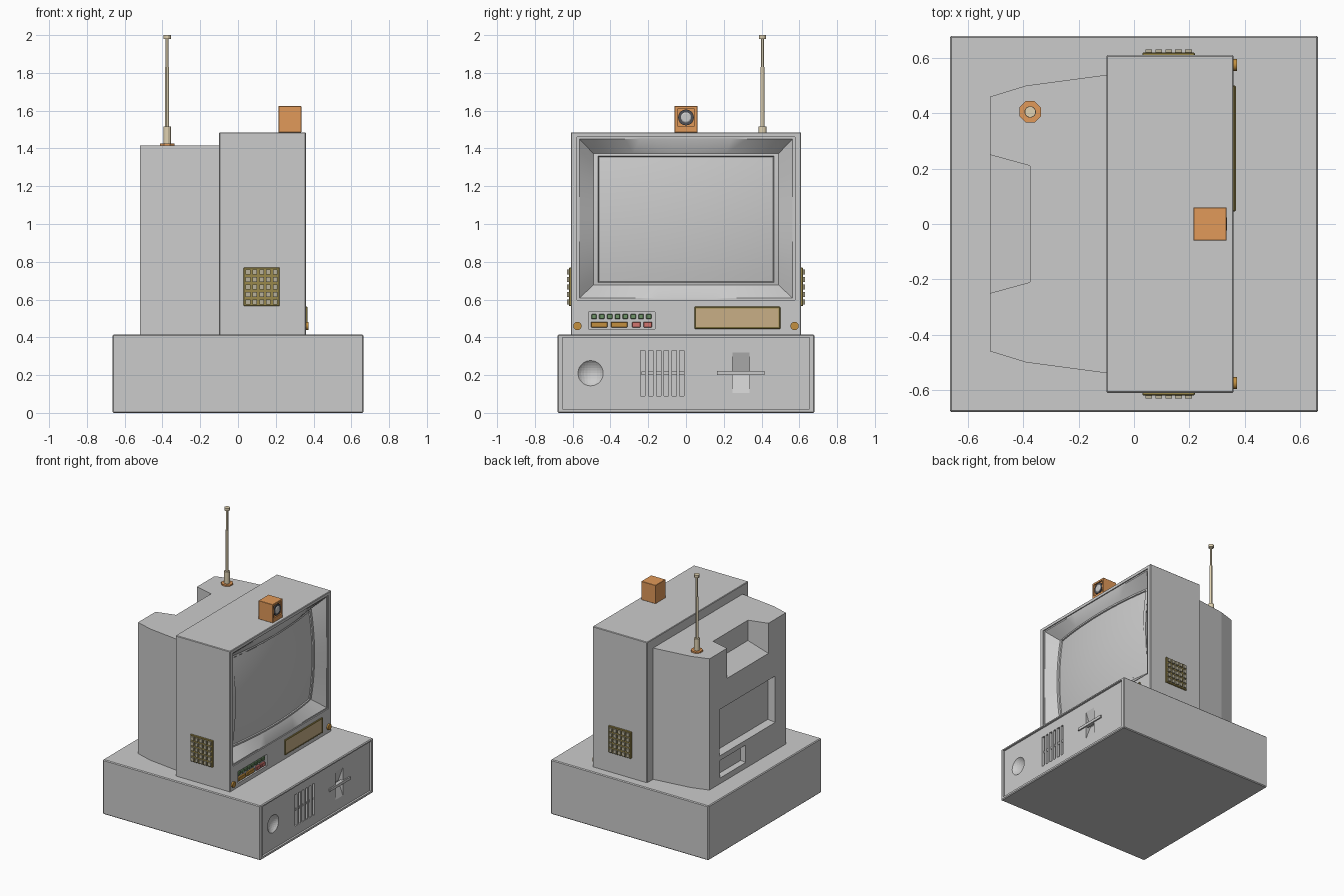
import bpy, bmesh, math
from mathutils import Matrix, Vector
from itertools import product

if "Cube" in bpy.data.objects:
    bpy.data.objects.remove(bpy.data.objects["Cube"])


def mat(name, rgb):
    m = bpy.data.materials.new(name)
    m.diffuse_color = (*rgb, 1)
    m.use_nodes = True
    m.node_tree.nodes["Principled BSDF"].inputs["Base Color"].default_value = m.diffuse_color
    return m


ORANGE = mat("orange", (0.75, 0.32, 0.10))
CREAM = mat("cream", (0.75, 0.65, 0.45))
OLIVE = mat("olive", (0.32, 0.25, 0.07))
KHAKI = mat("khaki", (0.48, 0.44, 0.32))
TAN = mat("tan", (0.58, 0.43, 0.24))
AMBER = mat("amber", (0.55, 0.28, 0.05))
GREEN = mat("green", (0.16, 0.30, 0.14))
RED = mat("red", (0.65, 0.18, 0.16))
DARK = mat("dark", (0.08, 0.08, 0.09))


def finish(name, bm, m=None):
    me = bpy.data.meshes.new(name)
    bm.to_mesh(me)
    bm.free()
    ob = bpy.data.objects.new(name, me)
    bpy.context.collection.objects.link(ob)
    if m:
        me.materials.append(m)
    return ob


def hull(name, pts, m=None, bevel=0):
    bm = bmesh.new()
    for p in pts:
        bm.verts.new(p)
    bmesh.ops.convex_hull(bm, input=bm.verts)
    bmesh.ops.dissolve_limit(bm, angle_limit=0.01, verts=bm.verts, edges=bm.edges)
    if bevel:
        bmesh.ops.bevel(bm, geom=bm.edges[:], offset=bevel, segments=1, affect='EDGES')
    bmesh.ops.recalc_face_normals(bm, faces=bm.faces)
    return finish(name, bm, m)


def box(name, x, y, z, m=None, bevel=0):
    return hull(name, list(product(x, y, z)), m, bevel)


def taper(name, xo, xi, y, z, t):
    """Box along x whose inner end is smaller by t on each side."""
    return hull(name, list(product([xo], y, z)) +
                list(product([xi], (y[0] + t, y[1] - t), (z[0] + t, z[1] - t))))


def cyl(name, base, r, h, m=None, axis='Z', n=24, r2=None):
    bm = bmesh.new()
    bmesh.ops.create_cone(bm, cap_ends=True, segments=n, radius1=r,
                          radius2=r if r2 is None else r2, depth=h,
                          matrix=Matrix.Translation((0, 0, h / 2)))
    rot = Matrix.Rotation(math.pi / 2, 4, 'Y') if axis == 'X' else Matrix.Rotation(math.pi / n, 4, 'Z')
    bmesh.ops.transform(bm, matrix=Matrix.Translation(base) @ rot, verts=bm.verts)
    return smooth(finish(name, bm, m)) if n > 8 else finish(name, bm, m)


def smooth(ob):
    bpy.ops.object.select_all(action='DESELECT')
    ob.select_set(True)
    bpy.context.view_layer.objects.active = ob
    bpy.ops.object.shade_smooth_by_angle(angle=math.radians(30))
    return ob


def cut(ob, *cutters):
    bpy.context.view_layer.objects.active = ob
    for c in cutters:
        md = ob.modifiers.new("cut", 'BOOLEAN')
        md.operation, md.object, md.solver = 'DIFFERENCE', c, 'EXACT'
        bpy.ops.object.modifier_apply(modifier=md.name)
        bpy.data.objects.remove(c)


# Computer base with recessed front panel
base = box("base_case", (-.665, .665), (-.68, .68), (0, .415), bevel=.006)
cut(base, box("c", (.65, .8), (-.655, .655), (.02, .4)))
bm = bmesh.new()
bmesh.ops.create_uvsphere(bm, u_segments=32, v_segments=20, radius=.09,
                          matrix=Matrix.Translation((.71, -.505, .21)))
cut(base, finish("c", bm))
for i in range(6):
    y = -.228 + i * .0413
    cut(base, box("c", (.615, .7), (y - .012, y + .012), (.09, .33)))
box("vent_crossbar", (.61, .64), (-.235, -.01), (.2, .22))
# Disk drive: V-shaped finger scoop and slot bar
cut(base, hull("c", [(x, y, z) for y in (.245, .335)
                     for x, z in ((.7, .105), (.65, .105), (.61, .21), (.65, .32), (.7, .32))]))
box("disk_slot", (.63, .66), (.165, .415), (.2, .221))

# Monitor front shell
shell = box("monitor_shell", (-.1, .36), (-.61, .61), (.41, 1.485), bevel=.004)
cut(shell, box("c", (.2, .5), (-.577, .577), (.597, 1.46)),
    box("c", (.345, .5), (-.515, -.165), (.445, .533)))

# Monitor rear housing with handle notch and connector recesses
prof = [(-.09, .54), (-.39, .5), (-.52, .46)]
rear = hull("rear_housing", [(x, s * y, z) for x, y in prof for s in (1, -1) for z in (.41, 1.415)])
notch = hull("c", [(x, s * y, z) for s in (1, -1) for x, y, z in
                   ((-.375, .21, 1.26), (-.375, .21, 1.5), (-.55, .258, 1.17), (-.55, .258, 1.5))])
cut(rear, notch, taper("c", -.53, -.47, (-.335, .345), (.625, .985), .02),
    taper("c", -.53, -.485, (.02, .335), (.455, .595), .015))


# Screen bezel and bulging glass
def bulge(y, z):
    return .35 - .042 * (y / .49) ** 2 - .03 * ((z - 1.025) / .35) ** 2


def ring(bm, hy, z0, z1, xf, n=14):
    c = [Vector(p) for p in ((-hy, z0), (hy, z0), (hy, z1), (-hy, z1))]
    pts = [c[k].lerp(c[(k + 1) % 4], i / n) for k in range(4) for i in range(n)]
    return [bm.verts.new((xf(p.x, p.y), p.x, p.y)) for p in pts]


bm = bmesh.new()
rings = [ring(bm, .577, .597, 1.46, lambda y, z: .352),
         ring(bm, .565, .607, 1.45, lambda y, z: .352),
         ring(bm, .49, .677, 1.373, lambda y, z: bulge(y, z) - .005),
         ring(bm, .466, .69, 1.36, lambda y, z: bulge(y, z) - .005),
         ring(bm, .46, .696, 1.354, lambda y, z: bulge(y, z) - .025)]
for a, b in zip(rings, rings[1:]):
    for i in range(len(a)):
        j = (i + 1) % len(a)
        bm.faces.new((a[i], a[j], b[j], b[i]))
smooth(finish("screen_bezel", bm))

bm = bmesh.new()
bmesh.ops.create_grid(bm, x_segments=20, y_segments=16, size=1)
for v in bm.verts:
    y, z = v.co.x * .461, 1.025 + v.co.y * .33
    v.co = (bulge(y, z) - .012, y, z)
smooth(finish("screen_glass", bm))

# Control buttons
for i in range(8):
    y = -.487 + i * .0415
    box("small_button", (.34, .358), (y - .014, y + .014), (.497, .523), GREEN, .003)
for y0, y1, m in ((-.503, -.415, AMBER), (-.397, -.31, AMBER), (-.285, -.24, RED), (-.225, -.18, RED)):
    box("wide_button", (.34, .36), (y0, y1), (.453, .482), m, .003)

# Label plate with frame
plate = box("plate_frame", (.35, .368), (.045, .5), (.445, .562), OLIVE, .004)
cut(plate, box("c", (.363, .4), (.054, .491), (.454, .553)))
box("plate_face", (.355, .365), (.053, .492), (.453, .554), TAN)

# Screws and side speaker grilles
for s, side in ((1, "left"), (-1, "right")):
    cyl("screw_" + side, (.35, s * .575, .46), .022, .022, AMBER, 'X', 16)
    g = box("speaker_" + side, (.03, .22), sorted((s * .6, s * .619)), (.565, .77), OLIVE, .003)
    for i, j in product(range(5), range(5)):
        x, z = .053 + i * .036, .588 + j * .0397
        box("speaker_stud", (x - .012, x + .012), sorted((s * .61, s * .63)),
            (z - .013, z + .013), KHAKI)

# Camera on top
cam = box("camera_body", (.215, .335), (-.06, .06), (1.484, 1.625), ORANGE, .002)
cut(cam, box("c", (.325, .4), (-.046, .046), (1.518, 1.61)))
lens = cyl("camera_lens", (.31, 0, 1.564), .042, .023, DARK, 'X', 20)
cyl("lens_glass", (.33, 0, 1.564), .032, .006, None, 'X', 20, .022)

# Telescopic antenna
ax, ay = -.375, .405
cyl("antenna_base", (ax, ay, 1.41), .042, .016, ORANGE, n=8)
for z0, z1, r in ((1.42, 1.515, .021), (1.515, 1.83, .011), (1.83, 1.985, .008), (1.98, 2.0, .02)):
    cyl("antenna_section", (ax, ay, z0), r, z1 - z0, CREAM, n=12)
